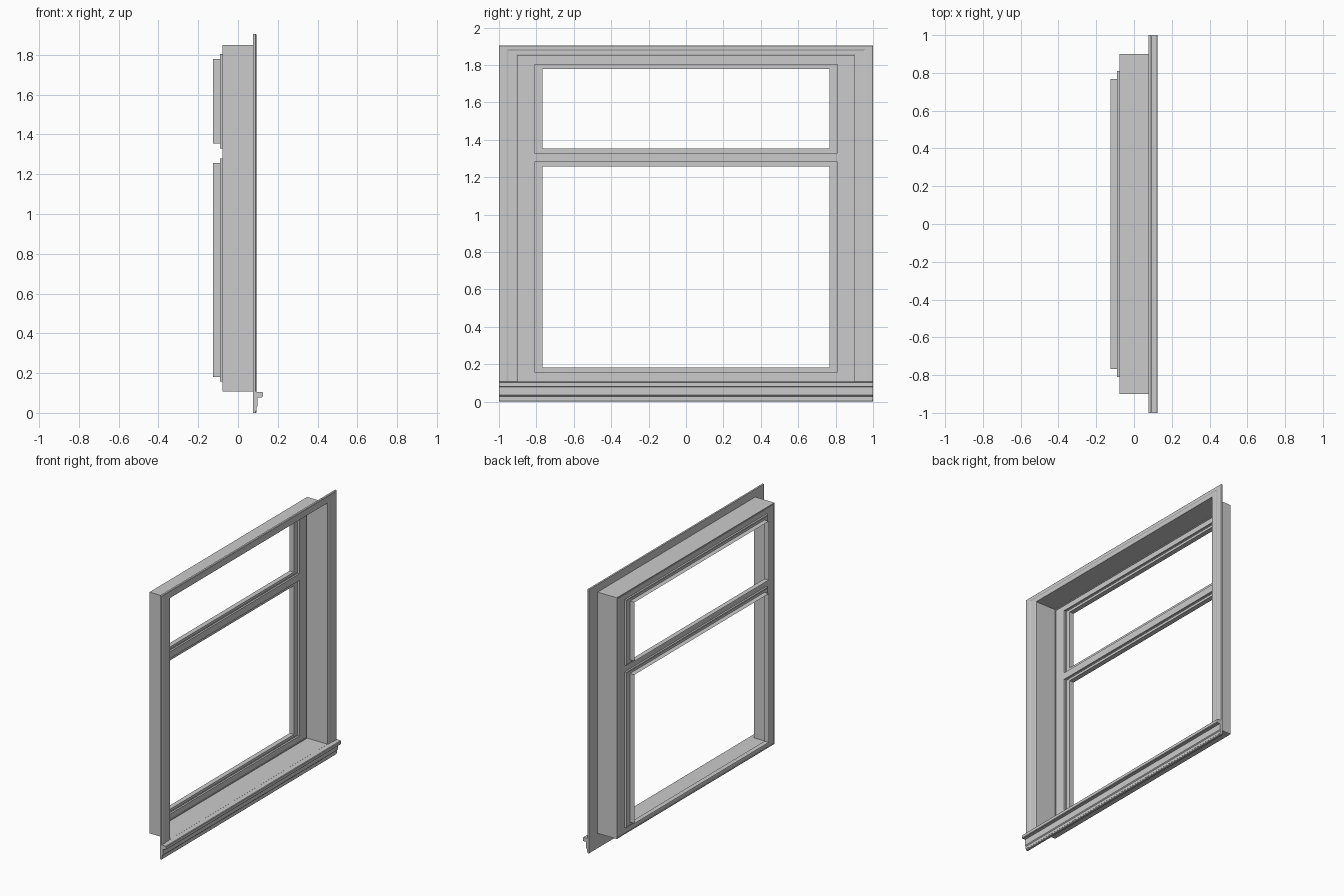
import bpy, bmesh

if "Cube" in bpy.data.objects:
    bpy.data.objects.remove(bpy.data.objects["Cube"])

JAMB = (0.90, 0.107, 1.85)      # half width, bottom, top
UPPER = (0.81, 1.33, 1.803)
LOWER = (0.81, 0.157, 1.28)


def finish(name, bm):
    bmesh.ops.remove_doubles(bm, verts=bm.verts, dist=1e-5)
    bmesh.ops.recalc_face_normals(bm, faces=bm.faces)
    me = bpy.data.meshes.new(name)
    bm.to_mesh(me)
    bm.free()
    ob = bpy.data.objects.new(name, me)
    bpy.context.collection.objects.link(ob)
    return ob


def rect_loft(name, loops, closed=False):
    """Skin rectangular loops given as (x, half width, bottom, top)."""
    bm = bmesh.new()
    rings = [[bm.verts.new((x, y, z)) for y, z in
              ((-w, b), (w, b), (w, t), (-w, t))] for x, w, b, t in loops]
    pairs = list(zip(rings, rings[1:]))
    if closed:
        pairs.append((rings[-1], rings[0]))
    for a, c in pairs:
        for i in range(4):
            j = (i + 1) % 4
            bm.faces.new((a[i], a[j], c[j], c[i]))
    return finish(name, bm)


def inset(x, rect, d, dz=None):
    dz = d if dz is None else dz
    w, b, t = rect
    return (x, w - d, b + dz, t - dz)


def extrude_y(name, profile, half):
    """Run an x-z profile along the window width."""
    bm = bmesh.new()
    f = bm.faces.new([bm.verts.new((x, -half, z)) for x, z in profile])
    r = bmesh.ops.extrude_face_region(bm, geom=[f])
    vs = [v for v in r["geom"] if isinstance(v, bmesh.types.BMVert)]
    bmesh.ops.translate(bm, verts=vs, vec=(0, 2 * half, 0))
    return finish(name, bm)


# Moulded casing around the opening
rect_loft("casing", [
    (0.076, 0.90, 0.107, 1.85),
    (0.086, 0.90, 0.107, 1.85),
    (0.089, 0.91, 0.100, 1.857),
    (0.089, 0.95, 0.060, 1.877),
    (0.092, 0.96, 0.050, 1.882),
    (0.092, 0.995, 0.003, 1.902),
    (0.089, 1.00, 0.000, 1.905),
    (0.076, 1.00, 0.000, 1.905)], closed=True)

# Deep jamb lining with a shallow rebate at the back
rect_loft("jamb", [
    inset(0.076, JAMB, 0), inset(-0.077, JAMB, 0),
    inset(-0.077, JAMB, 0.006), inset(-0.073, JAMB, 0.006),
    inset(-0.073, JAMB, 0.010), inset(-0.077, JAMB, 0.010)])

# Flat frame with two openings and a transom
bm = bmesh.new()
ys = [-0.89, -0.81, 0.81, 0.89]
zs = [0.117, LOWER[1], LOWER[2], UPPER[1], UPPER[2], 1.84]
for i in range(3):
    for k in range(5):
        if i == 1 and k in (1, 3):
            continue
        bm.faces.new([bm.verts.new((-0.077, ys[a], zs[c])) for a, c in
                      ((i, k), (i + 1, k), (i + 1, k + 1), (i, k + 1))])
finish("frame_with_transom", bm)

# Stepped sashes
for name, r in (("upper_sash", UPPER), ("lower_sash", LOWER)):
    rect_loft(name, [
        inset(-0.077, r, 0), inset(-0.090, r, 0),
        inset(-0.090, r, 0.006, 0.004), inset(-0.087, r, 0.006, 0.004),
        inset(-0.087, r, 0.010, 0.007), inset(-0.090, r, 0.010, 0.007),
        inset(-0.090, r, 0.043, 0.024), inset(-0.125, r, 0.043, 0.024)])

# Projecting sill and the apron moulding below it
extrude_y("sill", [(0.076, 0.078), (0.121, 0.078), (0.125, 0.082),
                   (0.125, 0.101), (0.121, 0.105), (0.076, 0.107)], 1.0)
extrude_y("apron", [(0.080, 0.010), (0.093, 0.010), (0.093, 0.028),
                    (0.099, 0.034), (0.099, 0.078), (0.080, 0.078)], 1.0)
